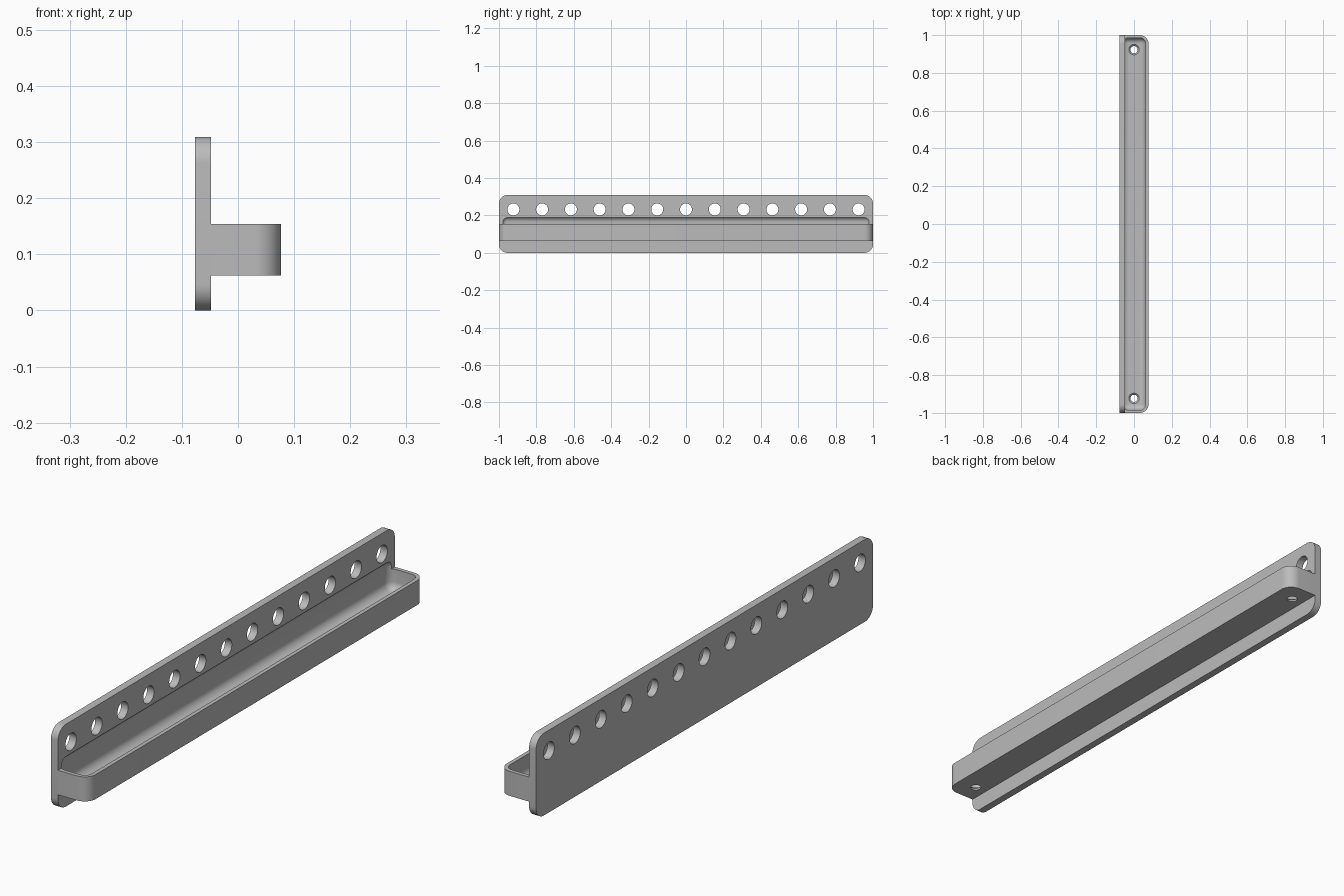
import bpy
import bmesh
from math import radians
from mathutils import Matrix, Vector

if "Cube" in bpy.data.objects:
    bpy.data.objects.remove(bpy.data.objects["Cube"])

# Single plain grey
grey = bpy.data.materials.new("plain_grey")
grey.use_nodes = True
colour = (0.5, 0.5, 0.5, 1)
grey.diffuse_color = colour
grey.node_tree.nodes["Principled BSDF"].inputs["Base Color"].default_value = colour


def add_object(name, bm):
    mesh = bpy.data.meshes.new(name)
    bm.to_mesh(mesh)
    bm.free()
    obj = bpy.data.objects.new(name, mesh)
    mesh.materials.append(grey)
    bpy.context.collection.objects.link(obj)
    return obj


def rounded_box(name, low, high, radius, pick, segments=12):
    """Box between two corners, with the edges chosen by pick rounded."""
    low, high = Vector(low), Vector(high)
    bm = bmesh.new()
    bmesh.ops.create_cube(bm, size=1)
    bmesh.ops.scale(bm, vec=high - low, verts=bm.verts)
    bmesh.ops.translate(bm, vec=(low + high) / 2, verts=bm.verts)
    edges = [e for e in bm.edges if pick(e)]
    bmesh.ops.bevel(bm, geom=edges, offset=radius, segments=segments,
                    profile=0.5, affect='EDGES')
    return add_object(name, bm)


def along(edge, axis):
    return abs((edge.verts[0].co - edge.verts[1].co)[axis]) > 1e-4


def round_cutter(centres, lower_r, upper_r, depth, axis):
    """Row of round cutters along x or z."""
    bm = bmesh.new()
    turn = Matrix.Rotation(radians(90), 4, 'Y') if axis == 'X' else Matrix()
    for c in centres:
        bmesh.ops.create_cone(bm, cap_ends=True, segments=40, radius1=lower_r,
                              radius2=upper_r, depth=depth,
                              matrix=Matrix.Translation(c) @ turn)
    return add_object("hole_cutter", bm)


def carve(obj, cutters):
    for cutter in cutters:
        cutter.hide_render = True
        mod = obj.modifiers.new("cut", 'BOOLEAN')
        mod.operation = 'DIFFERENCE'
        mod.solver = 'EXACT'
        mod.object = cutter
    graph = bpy.context.evaluated_depsgraph_get()
    mesh = bpy.data.meshes.new_from_object(obj.evaluated_get(graph))
    obj.modifiers.clear()
    obj.data = mesh
    bpy.ops.object.select_all(action='DESELECT')
    obj.select_set(True)
    bpy.context.view_layer.objects.active = obj
    bpy.ops.object.shade_smooth_by_angle(angle=radians(30))


BACK, FACE, FRONT = -0.077, -0.048, 0.077
WALL = 0.015

# Back plate with rounded corners, and tray with rounded front corners
plate = rounded_box("back_plate", (BACK, -1, 0), (FACE, 1, 0.309), 0.046,
                    lambda e: along(e, 0))
tray = rounded_box("tray", (FACE, -1, 0.062), (FRONT, 1, 0.154), 0.046,
                   lambda e: along(e, 2) and e.verts[0].co.x > 0)

# Soft-edged cavity, which also bites slightly into the plate
cavity = rounded_box("cavity_cutter", (FACE - 0.012, -1 + WALL, 0.062 + WALL),
                     (FRONT - WALL, 1 - WALL, 0.194), 0.03, lambda e: True, 8)

# Row of holes in the plate, countersunk screw holes in the tray floor
row = round_cutter([(-0.062, (i - 6) * 2 / 13, 0.232) for i in range(13)],
                   0.032, 0.032, 0.1, 'X')
ends = (-12 / 13, 12 / 13)
screws = round_cutter([(0, y, 0.07) for y in ends], 0.019, 0.019, 0.06, 'Z')
sinks = round_cutter([(0, y, 0.074) for y in ends], 0.018, 0.031, 0.012, 'Z')

carve(plate, [cavity, row])
carve(tray, [cavity, screws, sinks])

for cutter in (cavity, row, screws, sinks):
    bpy.data.objects.remove(cutter)
